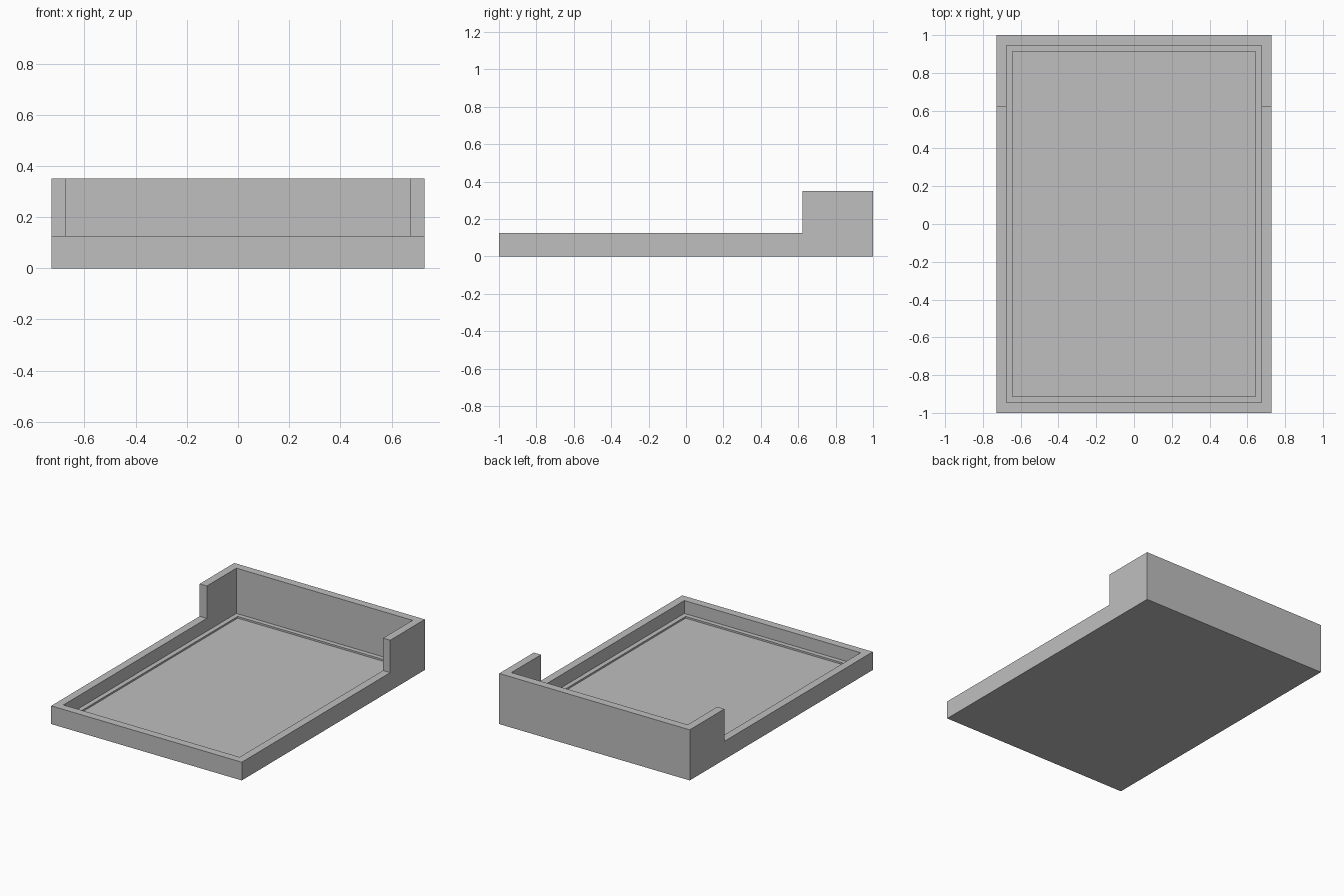
import bpy
import bmesh

cube = bpy.data.objects.get("Cube")
if cube:
    bpy.data.objects.remove(cube, do_unlink=True)

HALF_X, HALF_Y = 0.729, 1.0
WALL = 0.055          # wall thickness
LOW, HIGH = 0.126, 0.35
STEP_Y = 0.622        # where the tall back section begins
LEDGE_Z, FLOOR_Z = 0.037, 0.025
LEDGE = 0.032         # ledge width around the recessed floor

grey = bpy.data.materials.new("plain grey")
grey.use_nodes = True
colour = (0.52, 0.52, 0.52, 1)
grey.diffuse_color = colour
grey.node_tree.nodes["Principled BSDF"].inputs["Base Color"].default_value = colour


def extrude_profile(name, profile, half_x):
    """Extrude a closed (y, z) side profile across the full width."""
    bm = bmesh.new()
    side = bm.faces.new([bm.verts.new((-half_x, y, z)) for y, z in profile])
    out = bmesh.ops.extrude_face_region(bm, geom=[side])
    moved = [v for v in out["geom"] if isinstance(v, bmesh.types.BMVert)]
    bmesh.ops.translate(bm, verts=moved, vec=(2 * half_x, 0, 0))
    bmesh.ops.recalc_face_normals(bm, faces=bm.faces)
    mesh = bpy.data.meshes.new(name)
    bm.to_mesh(mesh)
    bm.free()
    mesh.materials.append(grey)
    obj = bpy.data.objects.new(name, mesh)
    bpy.context.collection.objects.link(obj)
    return obj


def cut_pocket(target, inset, bottom):
    """Cut a rectangular pocket, open at the top, down to the given height."""
    y, top = HALF_Y - inset, HIGH + 0.1
    cutter = extrude_profile("pocket_cutter", [(-y, bottom), (y, bottom), (y, top), (-y, top)],
                             HALF_X - inset)
    cutter.hide_render = True
    mod = target.modifiers.new("pocket", 'BOOLEAN')
    mod.operation = 'DIFFERENCE'
    mod.solver = 'EXACT'
    mod.object = cutter
    bpy.context.view_layer.objects.active = target
    bpy.ops.object.modifier_apply(modifier=mod.name)
    bpy.data.objects.remove(cutter, do_unlink=True)


# Tray body: low sides and front, tall back section
tray = extrude_profile("tray", [(-HALF_Y, 0), (HALF_Y, 0), (HALF_Y, HIGH), (STEP_Y, HIGH),
                                (STEP_Y, LOW), (-HALF_Y, LOW)], HALF_X)

# Main cavity, then the shallow recessed floor that leaves a ledge
cut_pocket(tray, WALL, LEDGE_Z)
cut_pocket(tray, WALL + LEDGE, FLOOR_Z)
